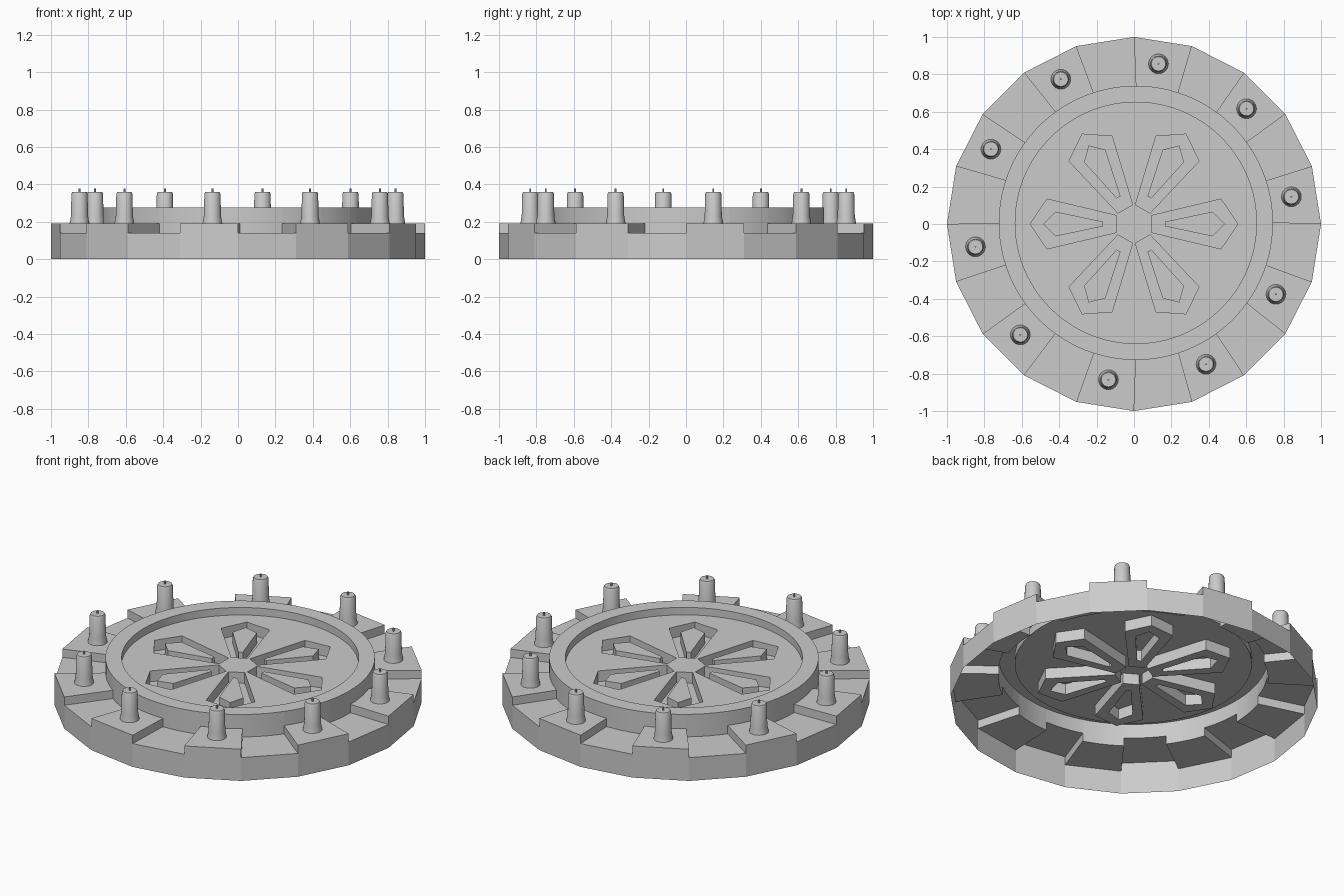
import bpy, bmesh
from math import sin, cos, radians, pi

if "Cube" in bpy.data.objects:
    bpy.data.objects.remove(bpy.data.objects["Cube"])

CX, CY = 0.01, 0.006            # the inner ring sits slightly off centre
R_RING, R_PLATE = 0.733, 0.645
Z_LOW, Z_HIGH, Z_RING, Z_FLOOR, Z_GROOVE = 0.14, 0.19, 0.275, 0.23, 0.165


def polar(r, deg, z, cx=0.0, cy=0.0):
    return (cx + r * cos(radians(deg)), cy + r * sin(radians(deg)), z)


def quad(bm, *pts):
    return bm.faces.new([bm.verts.new(p) for p in pts])


def finish(bm, name, smooth=None):
    bmesh.ops.remove_doubles(bm, verts=bm.verts, dist=1e-5)
    me = bpy.data.meshes.new(name)
    bm.to_mesh(me)
    bm.free()
    ob = bpy.data.objects.new(name, me)
    bpy.context.collection.objects.link(ob)
    if smooth:
        bpy.ops.object.select_all(action='DESELECT')
        ob.select_set(True)
        bpy.context.view_layer.objects.active = ob
        bpy.ops.object.shade_smooth_by_angle(angle=radians(smooth))
    return ob


def ledge_z(i):
    return Z_HIGH if i % 2 == 0 else Z_LOW


# Twenty-sided skirt with alternating high and low ledges, open underneath
bm = bmesh.new()
for i in range(20):
    a, b, z = 18 * i, 18 * (i + 1), ledge_z(i)
    quad(bm, polar(1, a, 0), polar(1, b, 0), polar(1, b, z), polar(1, a, z))
    inner = [polar(R_RING, b - 3.6 * k, z, CX, CY) for k in range(6)]
    quad(bm, polar(1, a, z), polar(1, b, z), *inner)
    lo, hi = polar(R_RING, a, Z_LOW, CX, CY), polar(R_RING, a, Z_HIGH, CX, CY)
    step = [polar(1, a, Z_LOW), lo, hi, polar(1, a, Z_HIGH)]
    quad(bm, *(step[::-1] if i % 2 else step))
finish(bm, "ledge_skirt")

# Raised round rim: outer wall, flat top, inner wall
bm = bmesh.new()
for k in range(100):
    a, b, z = 3.6 * k, 3.6 * (k + 1), ledge_z(k // 5)
    prof = [(R_RING, z), (R_RING, Z_RING), (R_PLATE, Z_RING), (R_PLATE, Z_FLOOR)]
    for (r0, z0), (r1, z1) in zip(prof, prof[1:]):
        quad(bm, polar(r0, a, z0, CX, CY), polar(r0, b, z0, CX, CY),
             polar(r1, b, z1, CX, CY), polar(r1, a, z1, CX, CY))
finish(bm, "rim_ring", 30)

# Sunken plate with six petal-shaped grooves, each around a raised island
OUTER = [(0.093, -0.045), (0.465, -0.133), (0.555, 0), (0.465, 0.133), (0.093, 0.045)]
INNER = [(0.165, -0.012), (0.42, -0.066), (0.485, 0), (0.42, 0.066), (0.165, 0.012)]


def turned(pts, ang, z):
    return [(x * cos(ang) - y * sin(ang), x * sin(ang) + y * cos(ang), z) for x, y in pts]


bm = bmesh.new()
loops = [[polar(R_PLATE, 3.6 * k, Z_FLOOR, CX, CY) for k in range(100)]]
loops += [turned(OUTER, k * pi / 3, Z_FLOOR) for k in range(6)]
edges = []
for pts in loops:
    vs = [bm.verts.new(p) for p in pts]
    edges += [bm.edges.new((vs[i - 1], vs[i])) for i in range(len(vs))]
bmesh.ops.triangle_fill(bm, use_beauty=True, use_dissolve=False, edges=edges)
for f in bm.faces:
    f.normal_update()
    if f.normal.z < 0:
        f.normal_flip()
for k in range(6):
    t = k * pi / 3
    o1, o0 = turned(OUTER, t, Z_FLOOR), turned(OUTER, t, Z_GROOVE)
    i1, i0 = turned(INNER, t, Z_FLOOR), turned(INNER, t, Z_GROOVE)
    for j in range(5):
        n = (j + 1) % 5
        quad(bm, o1[j], o1[n], o0[n], o0[j])
        quad(bm, o0[j], o0[n], i0[n], i0[j])
        quad(bm, i0[j], i0[n], i1[n], i1[j])
    quad(bm, *i1)
finish(bm, "petal_plate")


# Ten candles with wicks, one on each high ledge
def lathe(bm, prof, x, y, n):
    for k in range(n):
        a, b = 360 * k / n, 360 * (k + 1) / n
        for (r0, z0), (r1, z1) in zip(prof, prof[1:]):
            pts = [polar(r0, a, z0, x, y), polar(r0, b, z0, x, y)]
            pts += [polar(r1, b, z1, x, y), polar(r1, a, z1, x, y)] if r1 else [(x, y, z1)]
            quad(bm, *pts)


CANDLE = [(0.053, 0.19), (0.046, 0.23), (0.043, 0.35), (0.038, 0.36), (0, 0.36)]
WICK = [(0.005, 0.355), (0.005, 0.378), (0, 0.378)]
for i in range(10):
    x, y, _ = polar(0.855, 9 + 36 * i, 0, -0.003, 0.012)
    bm = bmesh.new()
    lathe(bm, CANDLE, x, y, 24)
    finish(bm, f"candle_{i + 1}", 35)
    bm = bmesh.new()
    lathe(bm, WICK, x, y, 8)
    finish(bm, f"wick_{i + 1}", 35)
